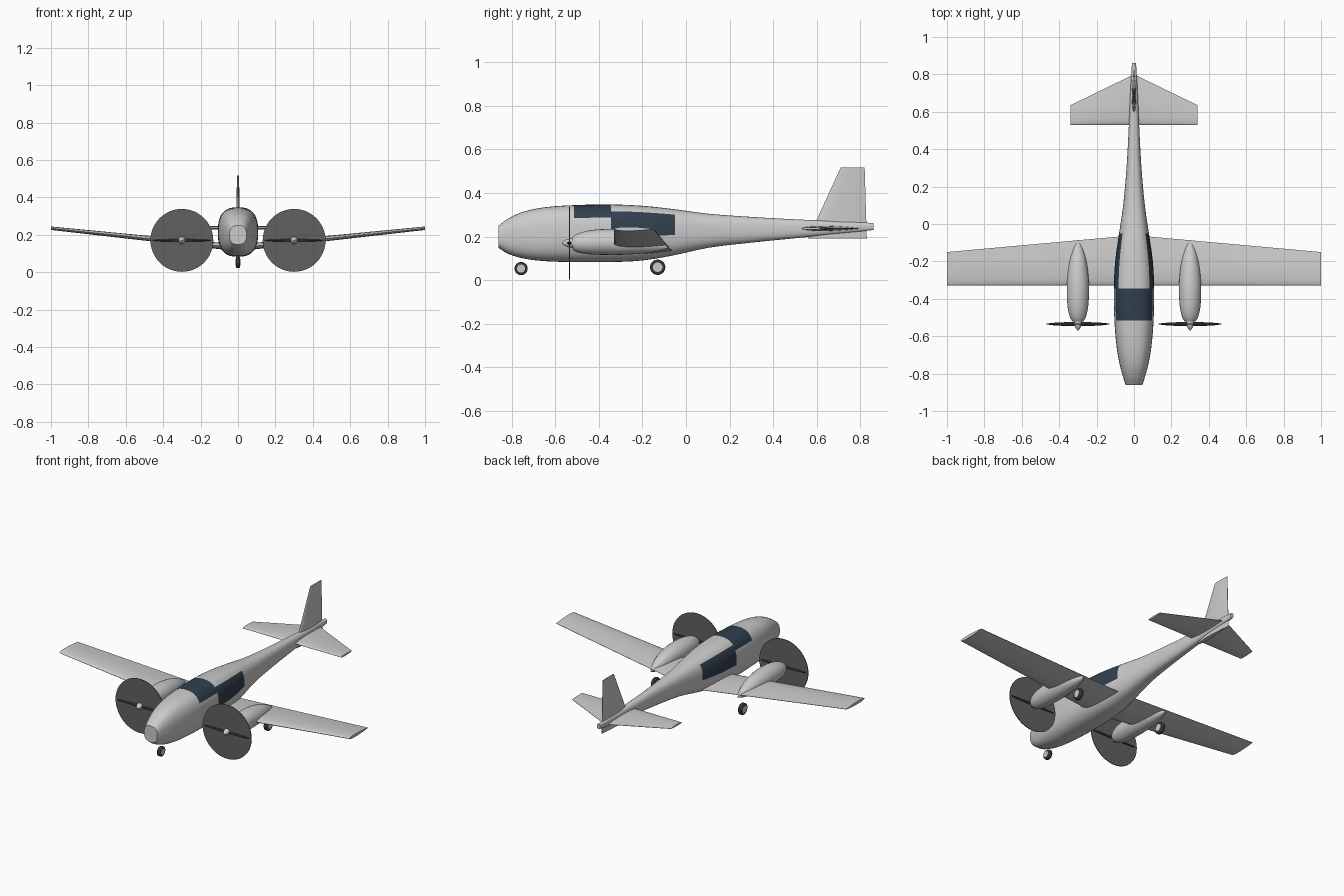
import bpy, bmesh
from math import sin, cos, radians, sqrt
from mathutils import Vector, Matrix

cube = bpy.data.objects.get("Cube")
if cube:
    bpy.data.objects.remove(cube)


def material(name, r, g, b):
    m = bpy.data.materials.new(name)
    m.use_nodes = True
    m.diffuse_color = (r, g, b, 1)
    bsdf = m.node_tree.nodes["Principled BSDF"]
    bsdf.inputs["Base Color"].default_value = (r, g, b, 1)
    bsdf.inputs["Roughness"].default_value = 0.6
    return m


GREY = material("light grey paint", 0.6, 0.6, 0.6)
GLASS = material("dark blue glass", 0.03, 0.05, 0.075)
DISC = material("propeller disc grey", 0.12, 0.12, 0.12)
BLACK = material("black rubber", 0.035, 0.035, 0.035)


def finish(name, bm, mats, angle=35):
    bmesh.ops.recalc_face_normals(bm, faces=bm.faces)
    mesh = bpy.data.meshes.new(name)
    bm.to_mesh(mesh)
    bm.free()
    for m in mats:
        mesh.materials.append(m)
    ob = bpy.data.objects.new(name, mesh)
    bpy.context.collection.objects.link(ob)
    bpy.ops.object.select_all(action="DESELECT")
    ob.select_set(True)
    bpy.context.view_layer.objects.active = ob
    bpy.ops.object.shade_smooth_by_angle(angle=radians(angle))
    return ob


def loft(name, rings, mats, rule=None):
    """Skin a list of rings, cap both ends, colour faces by rule(centre, column)."""
    bm = bmesh.new()
    rows = [[bm.verts.new(p) for p in ring] for ring in rings]
    n = len(rows[0])
    for a, b in zip(rows, rows[1:]):
        for j in range(n):
            k = (j + 1) % n
            f = bm.faces.new((a[j], a[k], b[k], b[j]))
            if rule:
                f.material_index = rule(f.calc_center_median(), j)
    bm.faces.new(rows[0])
    bm.faces.new(rows[-1])
    return finish(name, bm, mats)


def smooth_path(stations, steps):
    """Catmull-Rom interpolation through rows of numbers."""
    pts = [Vector(s) for s in stations]
    out = []
    for i in range(len(pts) - 1):
        b, c = pts[i], pts[i + 1]
        m0 = (c - pts[i - 1]) / 2 if i else c - b
        m1 = (pts[i + 2] - b) / 2 if i + 2 < len(pts) else c - b
        # scale tangents to the local span so uneven spacing stays smooth
        if m0[0]:
            m0 = m0 * ((c[0] - b[0]) / m0[0])
        if m1[0]:
            m1 = m1 * ((c[0] - b[0]) / m1[0])
        for s in range(steps):
            t = s / steps
            out.append(b * (2*t**3 - 3*t*t + 1) + m0 * (t**3 - 2*t*t + t)
                       + c * (3*t*t - 2*t**3) + m1 * (t**3 - t*t))
    return out + [pts[-1]]


def power(v, e):
    return abs(v) ** e * (1 if v > 0 else -1)


# Fuselage: length position, top, bottom, half width
SEG = 40
body = [(-.86, .25, .148, .045), (-.82, .28, .122, .058), (-.75, .313, .1, .077),
        (-.65, .334, .087, .094), (-.515, .344, .083, .105), (-.345, .347, .083, .108),
        (-.2, .341, .09, .101), (-.05, .325, .115, .08), (.1, .305, .148, .058),
        (.3, .29, .172, .04), (.5, .279, .192, .029), (.7, .27, .212, .02),
        (.86, .262, .23, .011)]


def body_ring(y, top, bottom, w):
    mid, h = (top + bottom) / 2, (top - bottom) / 2
    ring = []
    for i in range(SEG):
        a = radians(i * 360 / SEG)
        if i == 0:
            a = radians(-3.5)
        elif i == SEG // 2:
            a = radians(183.5)
        ring.append((w * power(cos(a), .77), y, mid + h * power(sin(a), .77)))
    return ring


def window_rule(c, j):
    if -.515 < c.y < -.345:
        return int(3 <= j <= 16)
    if -.345 < c.y < -.05:
        return int(j <= 4 or 15 <= j <= 19)
    return 0


loft("fuselage", [body_ring(*s) for s in smooth_path(body, 3)], [GREY, GLASS], window_rule)


# Flying surfaces
def airfoil(lead, trail, half, place):
    """Closed wing section; place(chordwise, thickness) returns a point."""
    us = [0, .02, .07, .16, .3, .45, .62, .8, 1]
    upper = [(u, 2.6 * sqrt(u) * (1 - u) * half + .001 * u) for u in us]
    loop = upper + [(u, -h) for u, h in upper[:0:-1]]
    return [place(lead + (trail - lead) * u, h) for u, h in loop]


def surface(name, sections):
    """Sections hold leading edge, trailing edge, half thickness, x, z."""
    rings = [airfoil(l, t, h, lambda y, d: (x, y, z + d)) for l, t, h, x, z in sections]
    loft(name, rings, [GREY])


surface("main_wing", [(-.33, -.15, .009, -1, .235), (-.33, -.06, .018, 0, .13),
                      (-.33, -.15, .009, 1, .235)])
surface("horizontal_tail", [(.53, .635, .005, -.34, .237), (.53, .8, .012, 0, .237),
                            (.53, .635, .005, .34, .237)])
fin = [airfoil(l, t, h, lambda y, d: (d, y, z))
       for l, t, h, z in [(.56, .83, .012, .19), (.71, .82, .005, .517)]]
loft("tail_fin", fin, [GREY])


def round_body(name, x, stations, steps, mat, sides=24):
    """Round loft along y; stations hold y, radius, centre height."""
    rings = []
    for y, r, z in smooth_path(stations, steps):
        angles = [radians(i * 360 / sides) for i in range(sides)]
        rings.append([(x + r * cos(a), y, z + r * sin(a)) for a in angles])
    loft(name, rings, [mat])


def cylinder(name, centre, axis, radius, depth, mat, bevel=0):
    bm = bmesh.new()
    rot = Vector((0, 0, 1)).rotation_difference(Vector(axis)).to_matrix().to_4x4()
    bmesh.ops.create_cone(bm, cap_ends=True, segments=48, radius1=radius, radius2=radius,
                          depth=depth, matrix=Matrix.Translation(centre) @ rot)
    if bevel:
        rims = [e for e in bm.edges if any(len(f.verts) > 4 for f in e.link_faces)]
        bmesh.ops.bevel(bm, geom=rims, offset=bevel, segments=3, profile=.5, affect="EDGES")
    finish(name, bm, [mat])


def wheel(name, centre, radius):
    cylinder(name + "_tyre", centre, (1, 0, 0), radius, .022, BLACK, .006)
    cylinder(name + "_hub", centre, (1, 0, 0), radius * .62, .026, GREY)


# Engines, propellers and main wheels on both sides
AXIS = .17
nacelle = [(-.52, .03, AXIS), (-.5, .042, AXIS), (-.45, .054, .173), (-.38, .059, .175),
           (-.3, .058, .174), (-.2, .046, .168), (-.12, .022, .156), (-.085, .004, .15)]
spinner = [(-.515, .023, AXIS), (-.54, .019, AXIS), (-.56, .01, AXIS), (-.57, .002, AXIS)]
for side, sx in (("left", 1), ("right", -1)):
    x = sx * .3
    round_body(side + "_nacelle", x, nacelle, 3, GREY)
    round_body(side + "_spinner", x, spinner, 2, GREY, 16)
    cylinder(side + "_propeller_disc", (x, -.535, AXIS), (0, 1, 0), .168, .004, DISC)
    bm = bmesh.new()
    bmesh.ops.create_uvsphere(bm, u_segments=16, v_segments=8, radius=1,
                              matrix=Matrix.Translation((x, -.535, AXIS))
                              @ Matrix.Diagonal((.166, .011, .007, 1)))
    finish(side + "_propeller_blades", bm, [BLACK])
    wheel(side + "_main_wheel", (x, -.13, .059), .035)

# Nose wheel
wheel("nose_wheel", (0, -.757, .053), .03)
